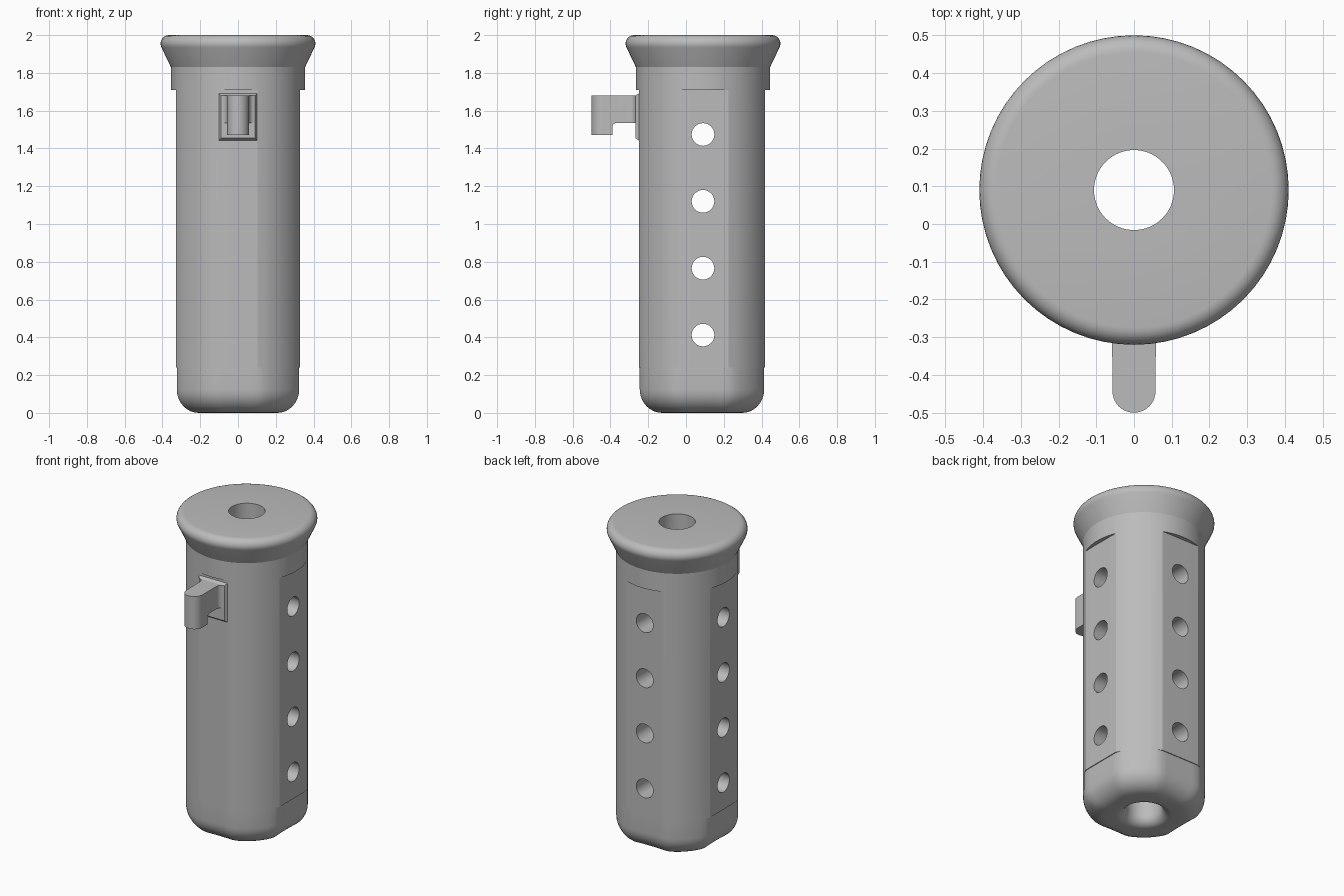
import bpy, bmesh, math
from mathutils import Matrix, Vector

if "Cube" in bpy.data.objects:
    bpy.data.objects.remove(bpy.data.objects["Cube"], do_unlink=True)

AXIS_Y = 0.09      # body axis
SEG = 64
R = 0.355          # shaft radius
BORE = 0.106

grey = bpy.data.materials.new("plain grey")
grey.use_nodes = True
grey.diffuse_color = (0.5, 0.5, 0.5, 1)
grey.node_tree.nodes["Principled BSDF"].inputs["Base Color"].default_value = (0.5, 0.5, 0.5, 1)


def finish(name, bm):
    bmesh.ops.remove_doubles(bm, verts=bm.verts, dist=1e-5)
    bmesh.ops.recalc_face_normals(bm, faces=bm.faces)
    mesh = bpy.data.meshes.new(name)
    bm.to_mesh(mesh)
    bm.free()
    mesh.materials.append(grey)
    obj = bpy.data.objects.new(name, mesh)
    bpy.context.collection.objects.link(obj)
    return obj


def activate(obj):
    bpy.ops.object.select_all(action="DESELECT")
    obj.select_set(True)
    bpy.context.view_layer.objects.active = obj


def cut(obj, cutter):
    activate(obj)
    mod = obj.modifiers.new("cut", "BOOLEAN")
    mod.operation = "DIFFERENCE"
    mod.solver = "EXACT"
    mod.object = cutter
    bpy.ops.object.modifier_apply(modifier=mod.name)
    bpy.data.objects.remove(cutter, do_unlink=True)


def smooth(obj):
    activate(obj)
    bpy.ops.object.shade_smooth_by_angle(angle=math.radians(19))


def arc(cx, cz, r, start, end, n=8):
    angles = [math.radians(start + (end - start) * i / n) for i in range(n + 1)]
    return [(cx + r * math.cos(a), cz + r * math.sin(a)) for a in angles]


def box(name, x, y, z):
    bm = bmesh.new()
    bmesh.ops.create_cube(bm, size=1)
    for v in bm.verts:
        v.co = [a if c < 0 else b for c, (a, b) in zip(v.co, (x, y, z))]
    return finish(name, bm)


# Body: rings (radius, height, flat inset or None where round)
def ring_radius(r, a, inset):
    if inset is None:
        return r
    def flat(direction, dist):
        c = math.cos(a - direction)
        return dist / c if c > 0.5 else 9
    full = min(R, flat(0, 0.329 - inset), flat(math.pi / 2, 0.329 - inset),
               flat(math.pi, 0.329 - inset), flat(-math.pi / 2, 0.34 - inset),
               flat(2 * math.pi, 0.329 - inset), flat(1.5 * math.pi, 0.34 - inset))
    return full - (R - r)


rings = [(r, z, None) for r, z in arc(BORE + 0.06, 0.06, 0.06, 180, 270)]
rings += [(r, z, 0.005) for r, z in arc(R - 0.125, 0.125, 0.125, -90, 0)]
rings += [(R, 0.24, 0.005), (R, 0.24, 0), (R, 1.71, 0), (R, 1.71, None), (R, 1.83, None)]
rings += [(r, z, None) for r, z in arc(0.365, 1.955, 0.045, -28, 90)]
rings += [(BORE, 2.0, None)]

bm = bmesh.new()
loops = []
for r, z, inset in rings:
    loop = []
    for i in range(SEG):
        a = 2 * math.pi * i / SEG
        rr = ring_radius(r, a, inset)
        loop.append(bm.verts.new((rr * math.cos(a), AXIS_Y + rr * math.sin(a), z)))
    loops.append(loop)
for lower, upper in zip(loops, loops[1:] + loops[:1]):
    for i in range(SEG):
        j = (i + 1) % SEG
        bm.faces.new((lower[i], lower[j], upper[j], upper[i]))
body = finish("body", bm)

# Vent holes: through from side to side, and one column at the back
for k in range(4):
    height = 0.412 + 0.354 * k
    for axis, depth, centre in (("Y", 2, (0, AXIS_Y, height)), ("X", 1, (0, AXIS_Y + 0.5, height))):
        bm = bmesh.new()
        bmesh.ops.create_cone(bm, cap_ends=True, segments=32, radius1=0.06, radius2=0.06, depth=depth)
        bm.transform(Matrix.Translation(Vector(centre)) @ Matrix.Rotation(math.pi / 2, 4, axis))
        cut(body, finish("vent_cutter", bm))
smooth(body)

# Mounting pad with sloped edges
pad = box("hook_pad", (-0.11, 0.11), (-0.268, -0.235), (1.43, 1.70))
for v in pad.data.vertices:
    if v.co.y < -0.25:
        v.co.x *= 0.82
        v.co.z += 0.025 if v.co.z < 1.5 else -0.02

# Hook: plan with rounded tip and flared root, notched underneath
half = [(0, -0.25), (0.09, -0.25)] + arc(0.09, -0.30, 0.032, 90, 180, 6)
half += arc(0, -0.443, 0.057, 0, -90, 10)
outline = half[1:] + [(-x, y) for x, y in reversed(half[1:-1])]
bm = bmesh.new()
base = bm.faces.new([bm.verts.new((x, y, 1.47)) for x, y in outline])
top = bmesh.ops.extrude_face_region(bm, geom=[base])
bmesh.ops.translate(bm, vec=(0, 0, 0.21), verts=[g for g in top["geom"] if isinstance(g, bmesh.types.BMVert)])
hook = finish("hook", bm)

bm = bmesh.new()
notch = [(-0.2, 1.4), (-0.2, 1.535)] + arc(-0.367, 1.512, 0.023, 90, 180, 6) + [(-0.39, 1.4)]
side = bm.faces.new([bm.verts.new((-0.2, y, z)) for y, z in notch])
far = bmesh.ops.extrude_face_region(bm, geom=[side])
bmesh.ops.translate(bm, vec=(0.4, 0, 0), verts=[g for g in far["geom"] if isinstance(g, bmesh.types.BMVert)])
cut(hook, finish("notch_cutter", bm))
smooth(hook)
